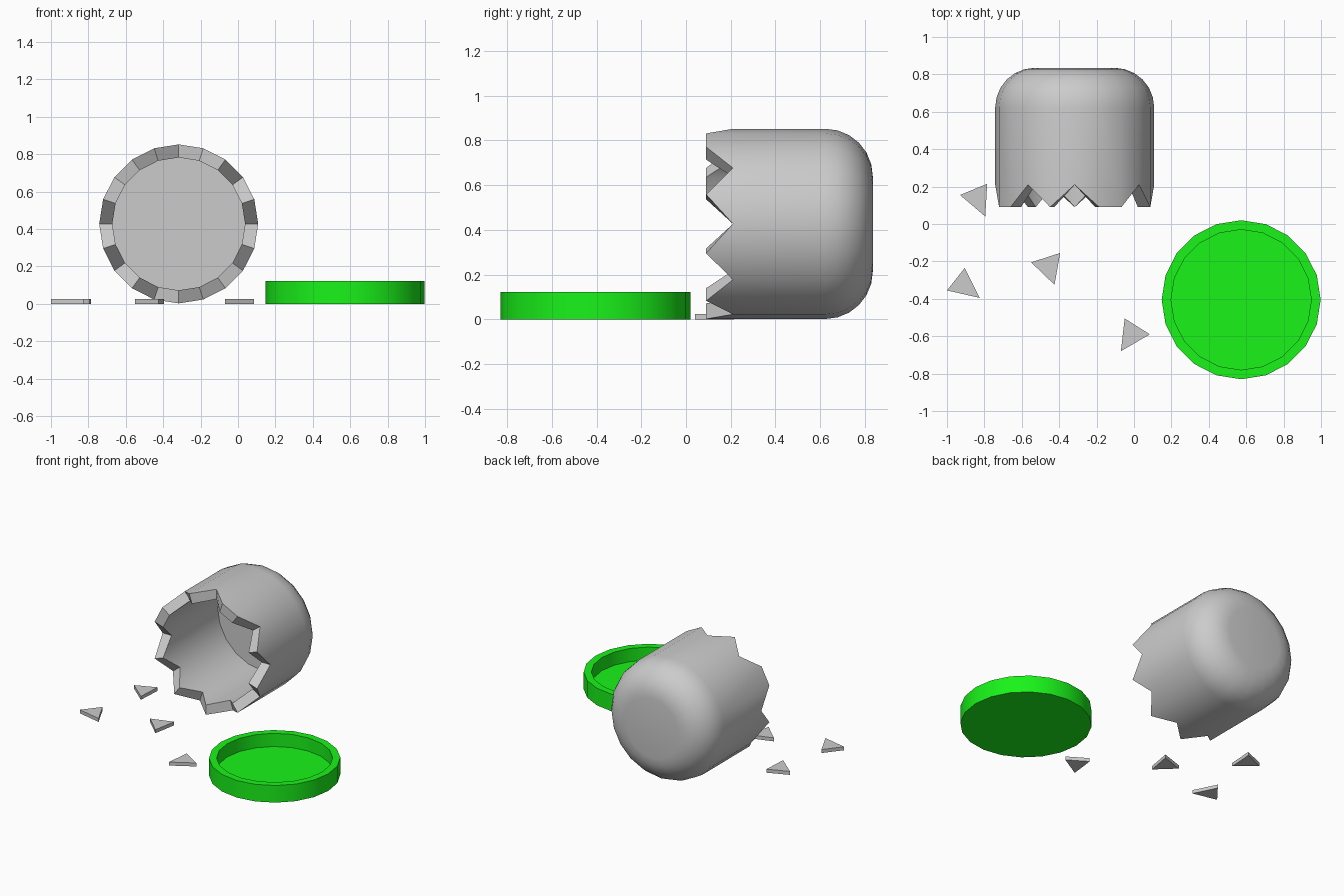
import bpy, bmesh, math
from mathutils import Matrix, Vector

if "Cube" in bpy.data.objects:
    bpy.data.objects.remove(bpy.data.objects["Cube"])

N = 20  # sides of every round part


def finish(name, bm, matrix=Matrix(), material=None, smooth=True):
    bmesh.ops.recalc_face_normals(bm, faces=bm.faces)
    mesh = bpy.data.meshes.new(name)
    bm.to_mesh(mesh)
    bm.free()
    obj = bpy.data.objects.new(name, mesh)
    bpy.context.collection.objects.link(obj)
    obj.matrix_world = matrix
    if material:
        mesh.materials.append(material)
    if smooth:
        bpy.ops.object.select_all(action='DESELECT')
        obj.select_set(True)
        bpy.context.view_layer.objects.active = obj
        bpy.ops.object.shade_smooth_by_angle(angle=math.radians(30))
    return obj


def lathe(profile, offset=lambda i, k: 0.0):
    """Rings of (radius, height), capped at both ends; offset shifts heights."""
    bm = bmesh.new()
    rings = []
    for i, (r, h) in enumerate(profile):
        rings.append([bm.verts.new((r * math.sin(k * math.tau / N),
                                    r * math.cos(k * math.tau / N),
                                    h + offset(i, k))) for k in range(N)])
    for a, b in zip(rings, rings[1:]):
        for k in range(N):
            j = (k + 1) % N
            bm.faces.new((a[k], a[j], b[j], b[k]))
    bm.faces.new(rings[0])
    bm.faces.new(rings[-1])
    return bm


# Broken jar lying on its side: rounded base, thick wall, jagged rim
R, WALL, FILLET = 0.425, 0.07, 0.212
FRONT, NOTCH, BACK = 0.09, 0.12, 0.835
TEETH = {1, 2, 4, 6, 8, 10, 12, 14, 16, 17, 19}
STEPS = 6
profile = [(R - FILLET + FILLET * math.sin(a), BACK - FILLET + FILLET * math.cos(a))
           for a in (i * math.pi / 2 / STEPS for i in range(STEPS + 1))]
rim_rows = (len(profile), len(profile) + 1)
profile += [(R, FRONT), (R - WALL, FRONT), (R - WALL, 0.73)]
jar = lathe(profile, lambda i, k: NOTCH if i in rim_rows and k not in TEETH else 0.0)
# lathe height becomes y, lathe y becomes z
swap = Matrix(((1, 0, 0, -0.317), (0, 0, 1, 0), (0, 1, 0, 0.427), (0, 0, 0, 1)))
bmesh.ops.transform(jar, matrix=swap, verts=jar.verts)
finish("broken_jar", jar)

# Green lid lying upside down as a shallow dish
green = bpy.data.materials.new("lid_green")
green.diffuse_color = (0.01, 0.9, 0.01, 1)
green.use_nodes = True
green.node_tree.nodes["Principled BSDF"].inputs["Base Color"].default_value = green.diffuse_color
lid = lathe([(R, 0), (R, 0.122), (0.375, 0.122), (0.375, 0.028)])
finish("lid", lid, Matrix.Translation((0.573, -0.405, 0)), green)

# Loose triangular shards on the ground
shards = [
    [(-0.93, 0.155), (-0.785, 0.215), (-0.795, 0.04)],
    [(-0.905, -0.235), (-1.0, -0.355), (-0.825, -0.395)],
    [(-0.55, -0.205), (-0.395, -0.155), (-0.425, -0.325)],
    [(-0.05, -0.505), (0.085, -0.59), (-0.07, -0.68)],
]
for n, tri in enumerate(shards, 1):
    bm = bmesh.new()
    face = bm.faces.new([bm.verts.new((x, y, 0)) for x, y in tri])
    top = bmesh.ops.extrude_face_region(bm, geom=[face], use_keep_orig=True)
    bmesh.ops.translate(bm, vec=Vector((0, 0, 0.025)),
                        verts=[v for v in top["geom"] if isinstance(v, bmesh.types.BMVert)])
    finish(f"shard_{n}", bm, smooth=False)
